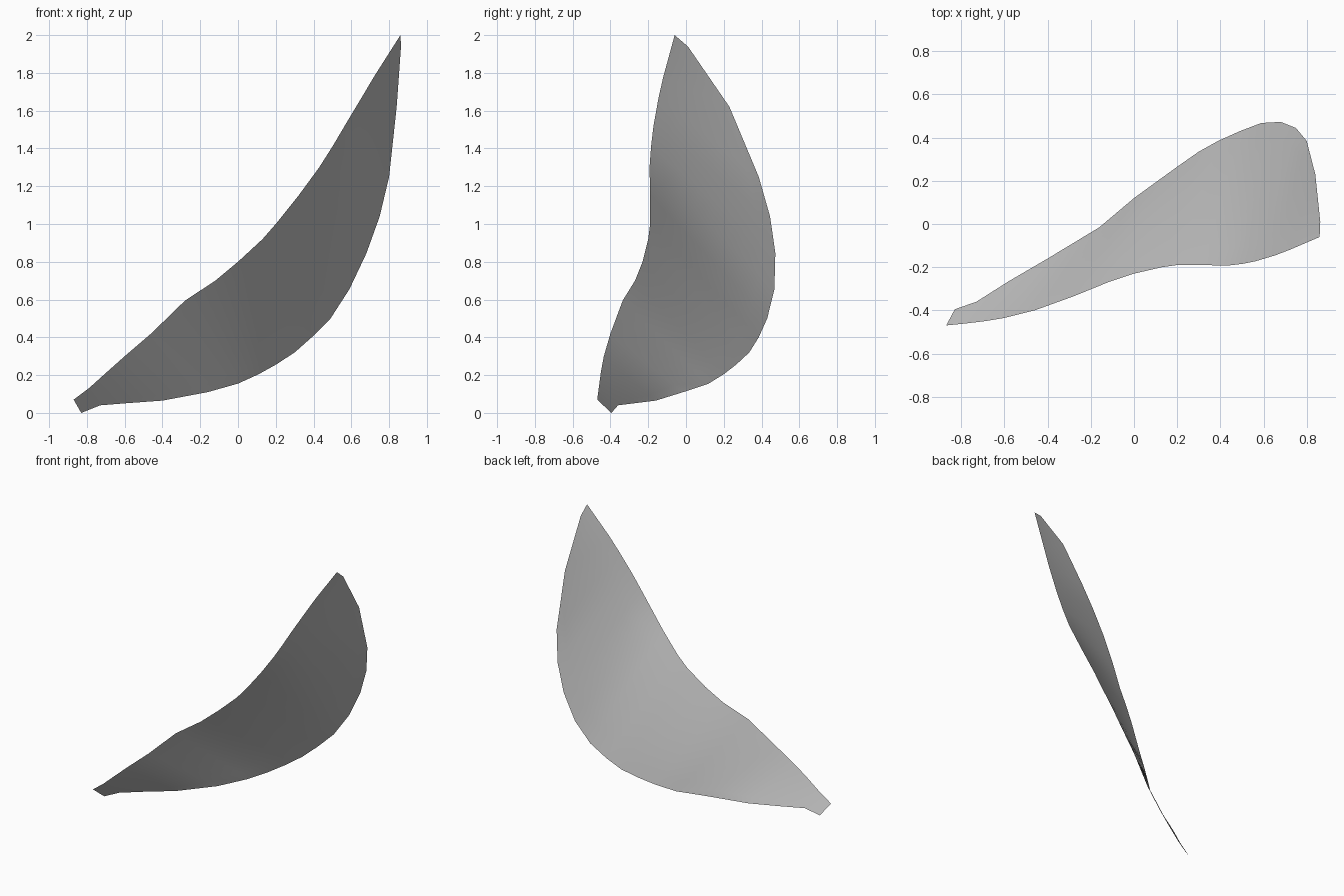
import bpy, bmesh, math
from mathutils import Vector

if "Cube" in bpy.data.objects:
    bpy.data.objects.remove(bpy.data.objects["Cube"])

# Matching stations on the two edges of the blade, from root to tip
UPPER = [(-.87, -.47, .07), (-.79, -.462, .13), (-.69, -.45, .22), (-.60, -.435, .30),
         (-.46, -.40, .42), (-.28, -.335, .595), (-.12, -.27, .70),
         (.00, -.23, .80), (.13, -.20, .92), (.20, -.19, 1.0), (.32, -.19, 1.15),
         (.43, -.193, 1.30), (.50, -.185, 1.41), (.565, -.172, 1.52), (.655, -.145, 1.67), (.86, -.06, 2.0)]
LOWER = [(-.83, -.395, .0), (-.73, -.36, .04), (-.58, -.265, .052), (-.40, -.16, .065),
         (-.16, -.015, .11), (.0, .12, .155), (.11, .2, .205), (.20, .265, .255), (.30, .335, .32),
         (.39, .385, .40), (.49, .43, .50), (.59, .468, .655), (.68, .473, .845),
         (.75, .445, 1.04), (.80, .385, 1.25), (.863, .01, 1.94)]
# extra stations near the tip
UPPER[-1:-1] = [(.72, -.12, 1.78)]
LOWER[-1:-1] = [(.84, .23, 1.62)]
ACROSS = 8
CAMBER = 0.0   # bulge of the outer side, relative to the local width

grey = bpy.data.materials.new("grey")
grey.diffuse_color = (0.52, 0.52, 0.52, 1)
grey.use_nodes = True
grey.node_tree.nodes["Principled BSDF"].inputs["Base Color"].default_value = grey.diffuse_color

# Thin curved blade lofted between the edges
bm = bmesh.new()
rows = []
n = len(UPPER)
for i in range(n):
    a, b = Vector(UPPER[i]), Vector(LOWER[i])
    j, k = max(i - 1, 0), min(i + 1, n - 1)
    along = Vector(UPPER[k]) + Vector(LOWER[k]) - Vector(UPPER[j]) - Vector(LOWER[j])
    chord = b - a
    out = chord.cross(along).normalized()
    rows.append([bm.verts.new(a + chord * t + out * CAMBER * chord.length * math.sin(math.pi * t))
                 for t in (s / ACROSS for s in range(ACROSS + 1))])
for r0, r1 in zip(rows, rows[1:]):
    for s in range(ACROSS):
        bm.faces.new((r0[s], r0[s + 1], r1[s + 1], r1[s]))
mesh = bpy.data.meshes.new("blade")
bm.to_mesh(mesh)
bm.free()
mesh.materials.append(grey)
mesh.shade_smooth()
blade = bpy.data.objects.new("blade", mesh)
bpy.context.collection.objects.link(blade)
